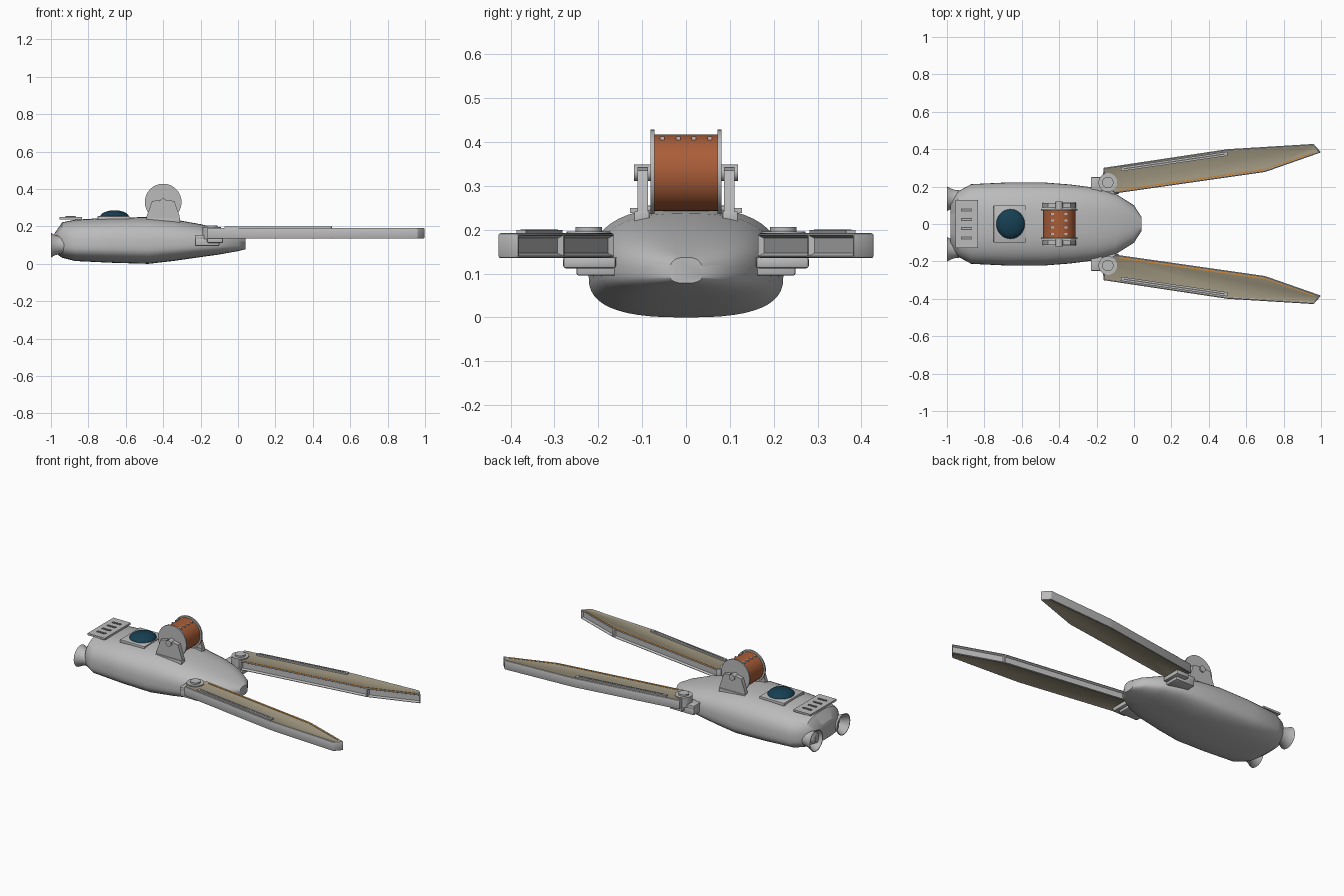
import bpy, bmesh
from math import sin, cos, pi, copysign
from mathutils import Matrix, Vector

cube = bpy.data.objects.get("Cube")
if cube:
    bpy.data.objects.remove(cube, do_unlink=True)


def material(name, rgb):
    m = bpy.data.materials.new(name)
    m.use_nodes = True
    m.diffuse_color = (*rgb, 1)
    bsdf = next(n for n in m.node_tree.nodes if n.type == 'BSDF_PRINCIPLED')
    bsdf.inputs["Base Color"].default_value = (*rgb, 1)
    return m


GREY = material("light grey", (0.5, 0.5, 0.5))
TAN = material("tan panel", (0.34, 0.30, 0.21))
COPPER = material("copper", (0.40, 0.11, 0.04))
ORANGE = material("orange trim", (0.6, 0.24, 0.04))
BLUE = material("dark blue glass", (0.008, 0.05, 0.085))
DARK = material("dark slot", (0.12, 0.12, 0.12))


def finish(bm, name, mats, smooth=True):
    bmesh.ops.recalc_face_normals(bm, faces=bm.faces)
    me = bpy.data.meshes.new(name)
    bm.to_mesh(me)
    bm.free()
    ob = bpy.data.objects.new(name, me)
    bpy.context.collection.objects.link(ob)
    for m in mats:
        me.materials.append(m)
    if smooth:
        bpy.ops.object.select_all(action='DESELECT')
        bpy.context.view_layer.objects.active = ob
        ob.select_set(True)
        bpy.ops.object.shade_smooth_by_angle(angle=0.6)
    return ob


def box(name, lo, hi, mat, bevel=0.0):
    bm = bmesh.new()
    lo, hi = Vector(lo), Vector(hi)
    size = [abs(d) for d in hi - lo]
    bmesh.ops.create_cube(bm, size=1, matrix=Matrix.Translation((lo + hi) / 2) @ Matrix.Diagonal((*size, 1)))
    if bevel:
        bmesh.ops.bevel(bm, geom=bm.edges[:], offset=bevel, segments=2, affect='EDGES', profile=0.5)
    return finish(bm, name, [mat])


def cylinder(name, centre, radius, depth, mat, axis='Z', sides=40):
    bm = bmesh.new()
    turn = Matrix.Rotation(pi / 2, 4, 'X') if axis == 'Y' else Matrix()
    bmesh.ops.create_cone(bm, cap_ends=True, segments=sides, radius1=radius, radius2=radius,
                          depth=depth, matrix=Matrix.Translation(centre) @ turn)
    return finish(bm, name, [mat])


def prism_mesh(points, start, end):
    bm = bmesh.new()
    face = bm.faces.new([bm.verts.new(start + Vector(p)) for p in points])
    out = bmesh.ops.extrude_face_region(bm, geom=[face])
    bmesh.ops.translate(bm, vec=end, verts=[v for v in out["geom"] if isinstance(v, bmesh.types.BMVert)])
    bmesh.ops.recalc_face_normals(bm, faces=bm.faces)
    return bm


def strip(name, a, b, width, z, height, mat):
    a, b = Vector((*a, 0)), Vector((*b, 0))
    side = (b - a).normalized().cross(Vector((0, 0, 1))) * width / 2
    bm = prism_mesh([a + side, b + side, b - side, a - side], Vector((0, 0, z)), Vector((0, 0, height)))
    return finish(bm, name, [mat])


# Hull: rounded sections lofted along x as (x, half width, bottom, top)
SECTIONS = [(-0.98, 0.12, 0.06, 0.165), (-0.94, 0.175, 0.032, 0.222), (-0.87, 0.213, 0.015, 0.236),
            (-0.68, 0.222, 0.006, 0.247), (-0.48, 0.222, 0, 0.25), (-0.34, 0.211, 0.016, 0.237),
            (-0.2, 0.193, 0.036, 0.212), (-0.1, 0.163, 0.05, 0.188), (0, 0.1, 0.068, 0.155),
            (0.04, 0.038, 0.078, 0.137)]
N = 48
bm = bmesh.new()
rings = []
for x, w, low, top in SECTIONS:
    mid = low + (top - low) * 0.38
    ring = []
    for i in range(N):
        c, s = cos(2 * pi * i / N), sin(2 * pi * i / N)
        y = w * copysign(abs(c) ** 0.75, c)
        z = mid + ((top - mid) if s > 0 else (mid - low)) * copysign(abs(s) ** 0.75, s)
        ring.append(bm.verts.new((x, y, z)))
    rings.append(ring)
for r, q in zip(rings, rings[1:]):
    for i in range(N):
        bm.faces.new((r[i], r[(i + 1) % N], q[(i + 1) % N], q[i]))
bm.faces.new(rings[0])
bm.faces.new(rings[-1])
finish(bm, "hull", [GREY])

# Vent plate with raised louvres
box("vent_plate", (-0.955, -0.128, 0.238), (-0.835, 0.128, 0.25), GREY)
for i in range(4):
    y = -0.075 + 0.05 * i
    box("vent_slot", (-0.925, y - 0.008, 0.249), (-0.865, y + 0.008, 0.252), DARK)
    box("vent_louvre", (-0.92, y - 0.003, 0.25), (-0.87, y + 0.003, 0.255), GREY)

# Sensor dome on its square base
box("dome_base", (-0.75, -0.1, 0.235), (-0.58, 0.1, 0.255), GREY, 0.003)
bm = bmesh.new()
bmesh.ops.create_uvsphere(bm, u_segments=40, v_segments=20, radius=1,
                          matrix=Matrix.Translation((-0.66, 0, 0.25)) @ Matrix.Diagonal((0.077, 0.08, 0.036, 1)))
finish(bm, "sensor_dome", [BLUE])

# Cable spool with flanges
HUB = Vector((-0.4, 0, 0.33))
cylinder("spool_drum", HUB, 0.087, 0.146, COPPER, 'Y', 56)
cylinder("spool_axle", HUB, 0.012, 0.236, GREY, 'Y', 20)
for dx in (-0.036, 0.036):
    for i in range(4):
        y = -0.054 + 0.036 * i
        box("spool_clip", (HUB.x + dx - 0.011, y - 0.005, 0.405), (HUB.x + dx + 0.011, y + 0.005, 0.4125), GREY)

for s, side in ((1, "rear"), (-1, "front")):
    cylinder(side + "_spool_flange", HUB + Vector((0, s * 0.0765, 0)), 0.098, 0.009, GREY, 'Y', 56)
    # Spool cradle: tapered upright with a notched head and a boss
    profile = [(-0.49, 0.22), (-0.31, 0.22), (-0.312, 0.255), (-0.34, 0.335), (-0.38, 0.342),
               (-0.385, 0.32), (-0.415, 0.32), (-0.42, 0.342), (-0.46, 0.335), (-0.488, 0.255)]
    bm = prism_mesh([(x, 0, z) for x, z in profile], Vector((0, s * 0.087, 0)), Vector((0, s * 0.024, 0)))
    finish(bm, side + "_spool_bracket", [GREY])
    box(side + "_bracket_foot", (-0.49, s * 0.083, 0.21), (-0.31, s * 0.118, 0.242), GREY, 0.003)
    cylinder(side + "_spool_boss", HUB + Vector((0, s * 0.1, 0)), 0.019, 0.038, GREY, 'Y', 24)

    # Flared hollow thruster: an open profile spun around the x axis
    bm = bmesh.new()
    prof = [(-0.93, 0.045), (-0.955, 0.047), (-0.98, 0.055), (-1, 0.066), (-1, 0.062), (-0.98, 0.05), (-0.95, 0.03)]
    axis = Vector((0, s * 0.135, 0.1))
    verts = [bm.verts.new(axis + Vector((x, 0, r))) for x, r in prof]
    edges = [bm.edges.new(p) for p in zip(verts, verts[1:])]
    bmesh.ops.spin(bm, geom=verts + edges, cent=axis, axis=(1, 0, 0), angle=2 * pi, steps=36)
    bmesh.ops.remove_doubles(bm, verts=bm.verts, dist=0.0001)
    bmesh.ops.holes_fill(bm, edges=bm.edges, sides=0)
    finish(bm, side + "_thruster", [GREY])

    # Arm blade: bevelled slab, panels inset above and below, groove along the inner edge
    outline = [(-0.165, 0.3), (0.5, 0.4), (0.96, 0.428), (1, 0.383), (0.7, 0.278), (-0.1, 0.164), (-0.15, 0.2)]
    bm = prism_mesh([(x, s * y, 0) for x, y in outline], Vector((0, 0, 0.135)), Vector((0, 0, 0.057)))
    bmesh.ops.bevel(bm, geom=bm.edges[:], offset=0.005, segments=2, affect='EDGES', profile=0.5)
    bm.normal_update()
    panels = [f for f in bm.faces if abs(f.normal.z) > 0.99 and f.calc_area() > 0.05]
    grooves = [f for f in bm.faces if f.normal.y * s < -0.8 and f.calc_area() > 0.005]
    bmesh.ops.inset_region(bm, faces=panels, thickness=0.004, depth=-0.002)
    for f in panels:
        f.material_index = 1
    bmesh.ops.inset_individual(bm, faces=grooves, thickness=0.009, depth=-0.012)
    finish(bm, side + "_arm", [GREY, TAN])

    # Orange trim beside the inner edge and a rail beside the outer edge
    strip(side + "_arm_trim", (-0.08, s * 0.18), (0.695, s * 0.29), 0.008, 0.188, 0.004, ORANGE)
    strip(side + "_arm_tip_trim", (0.695, s * 0.29), (0.96, s * 0.382), 0.005, 0.188, 0.004, ORANGE)
    strip(side + "_arm_rail", (-0.07, s * 0.293), (0.5, s * 0.376), 0.022, 0.185, 0.014, GREY)
    strip(side + "_arm_rail_slot", (-0.055, s * 0.295), (0.485, s * 0.374), 0.006, 0.198, 0.002, DARK)

    # Shoulder joint: hull bracket, lower plate and stacked pivot discs
    box(side + "_shoulder_block", (-0.23, s * 0.15, 0.095), (-0.1, s * 0.25, 0.137), GREY, 0.006)
    box(side + "_shoulder_lug", (-0.23, s * 0.17, 0.13), (-0.17, s * 0.25, 0.155), GREY, 0.004)
    box(side + "_shoulder_plate", (-0.165, s * 0.16, 0.112), (-0.08, s * 0.28, 0.138), GREY, 0.006)
    cylinder(side + "_pivot_disc", (-0.14, s * 0.222, 0.165), 0.05, 0.062, GREY)
    cylinder(side + "_pivot_cap", (-0.14, s * 0.222, 0.2), 0.03, 0.012, GREY, sides=32)
